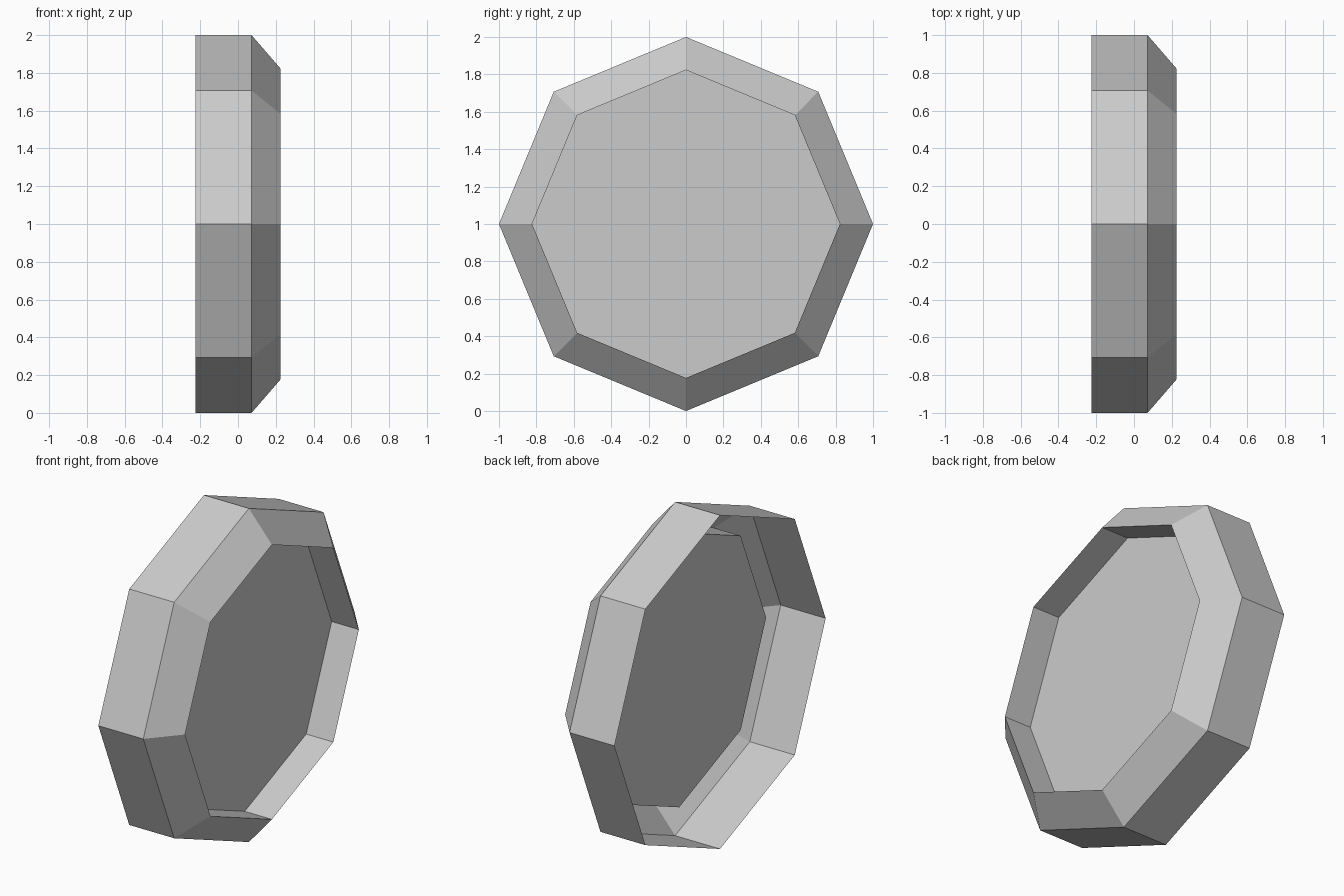
import bpy, bmesh
from math import cos, sin, tau

if "Cube" in bpy.data.objects:
    bpy.data.objects.remove(bpy.data.objects["Cube"])

SIDES = 8
# (x, radius): open back edge, outer wall, bevelled rim, recessed inner wall
PROFILE = [(-0.226, 1.0), (0.072, 1.0), (0.225, 0.823), (0.045, 0.823)]


def ring(bm, x, r):
    return [bm.verts.new((x, r * cos(tau * i / SIDES), 1 + r * sin(tau * i / SIDES)))
            for i in range(SIDES)]


# Thin octagonal shell, open at the back
bm = bmesh.new()
rings = [ring(bm, x, r) for x, r in PROFILE]
for a, b in zip(rings, rings[1:]):
    for i in range(SIDES):
        j = (i + 1) % SIDES
        bm.faces.new((a[i], a[j], b[j], b[i]))

# Recessed flat panel closing the inner wall
bm.faces.new(rings[-1])

mesh = bpy.data.meshes.new("octagonal_dish")
bm.to_mesh(mesh)
bm.free()
dish = bpy.data.objects.new("octagonal_dish", mesh)
bpy.context.collection.objects.link(dish)
